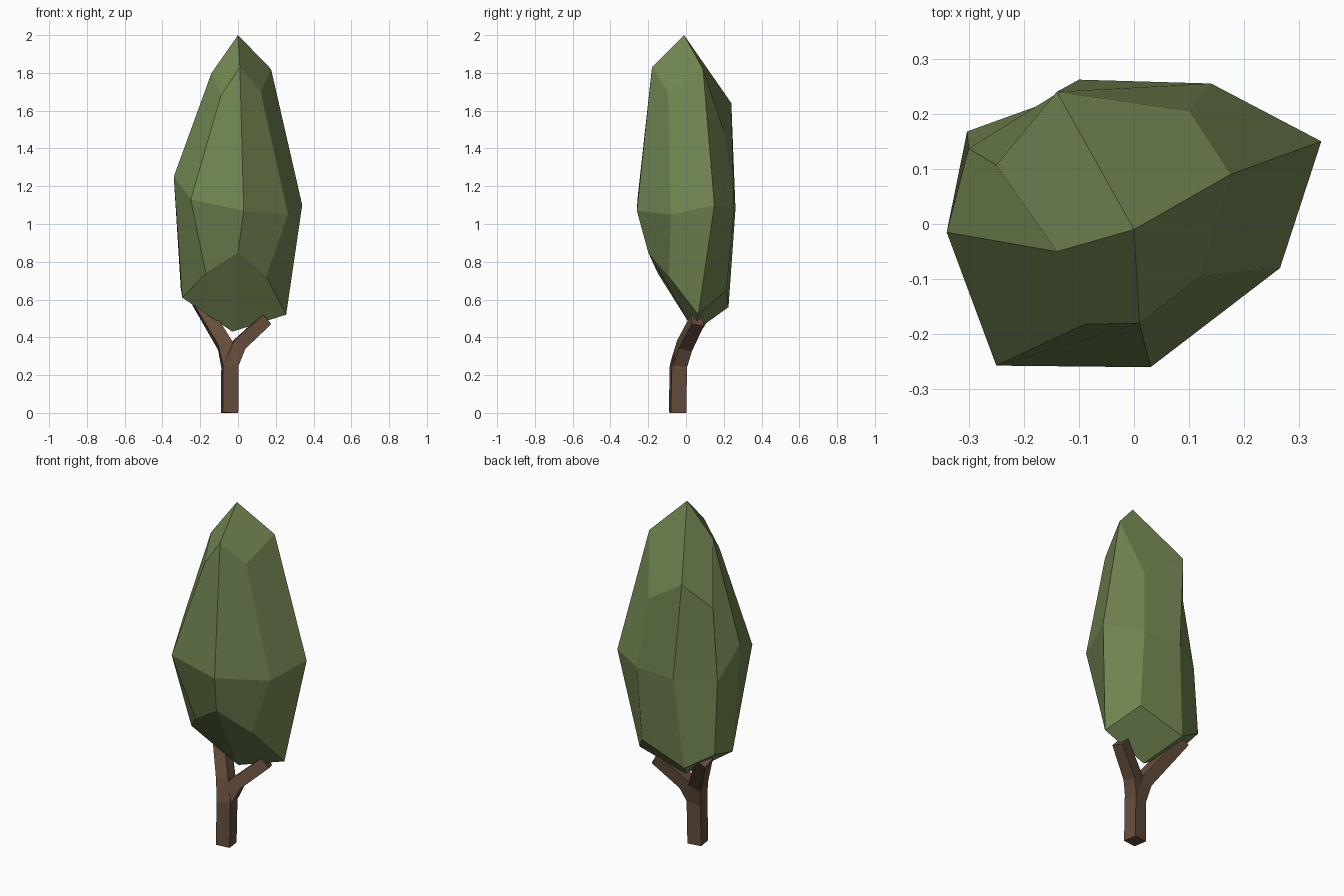
import bpy, bmesh, math
from mathutils import Vector

if "Cube" in bpy.data.objects:
    bpy.data.objects.remove(bpy.data.objects["Cube"])


def material(name, rgb):
    m = bpy.data.materials.new(name)
    m.diffuse_color = (*rgb, 1)
    m.use_nodes = True
    m.node_tree.nodes["Principled BSDF"].inputs["Base Color"].default_value = m.diffuse_color
    return m


def finish(bm, name, mat):
    bmesh.ops.recalc_face_normals(bm, faces=bm.faces)
    mesh = bpy.data.meshes.new(name)
    bm.to_mesh(mesh)
    bm.free()
    mesh.materials.append(mat)
    obj = bpy.data.objects.new(name, mesh)
    bpy.context.collection.objects.link(obj)
    return obj


def limb(name, path, radii, mat):
    """Four-sided tube swept along a path."""
    bm = bmesh.new()
    pts = [Vector(p) for p in path]
    rings = []
    for i, (p, r) in enumerate(zip(pts, radii)):
        a, b = pts[max(i - 1, 0)], pts[min(i + 1, len(pts) - 1)]
        t = (p - a).normalized() + (b - p).normalized()
        t.normalize()
        front = Vector((0.14, -1, 0))
        v = (front - t * front.dot(t)).normalized()
        u = t.cross(v)
        rings.append([bm.verts.new(p + (u * su + v * sv) * r)
                      for su, sv in ((1, 1), (-1, 1), (-1, -1), (1, -1))])
    for lo, hi in zip(rings, rings[1:]):
        for k in range(4):
            n = (k + 1) % 4
            bm.faces.new((lo[k], lo[n], hi[n], hi[k]))
    bm.faces.new(rings[0])
    bm.faces.new(rings[-1])
    return finish(bm, name, mat)


leaf = material("leaf", (0.17, 0.24, 0.085))
bark = material("bark", (0.13, 0.075, 0.045))

# Crown: three uneven rings of eight points, closed by four quads at each end
upper = [(-.14, -.05, 1.80), (-.09, -.182, 1.68), (.01, -.18, 1.83), (.12, -.095, 1.70),
         (.175, .09, 1.82), (.10, .205, 1.48), (-.14, .24, 1.64), (-.25, .107, 1.48)]
middle = [(-.34, -.015, 1.25), (-.25, -.257, 1.13), (.03, -.26, 1.07), (.265, -.08, 1.05),
          (.34, .15, 1.10), (.14, .255, 1.09), (-.10, .262, 1.08), (-.30, .137, 1.07)]
lower = [(-.295, -.01, .61), (-.17, -.15, .74), (0, -.20, .85), (.15, -.09, .72),
         (.255, .065, .52), (.135, .215, .65), (-.145, .225, .56), (-.303, .168, .66)]
bm = bmesh.new()
rings = [[bm.verts.new(p) for p in ring] for ring in (lower, middle, upper)]
for lo, hi in zip(rings, rings[1:]):
    for k in range(8):
        n = (k + 1) % 8
        bm.faces.new((lo[k], lo[n], hi[n], hi[k]))
for ring, tip in ((rings[2], (0, -.01, 2)), (rings[0], (-.03, .045, .43))):
    v = bm.verts.new(tip)
    for k in range(0, 8, 2):
        bm.faces.new((v, ring[k], ring[k + 1], ring[(k + 2) % 8]))
finish(bm, "crown", leaf)

# Trunk running into the left branch, and the right branch forking off
limb("trunk", [(-.045, -.045, 0), (-.043, -.04, .25), (-.07, -.012, .36), (-.215, .14, .60)],
     [.041, .041, .038, .034], bark)
limb("right_branch", [(-.043, -.04, .25), (.0, -.008, .355), (.145, .06, .49)],
     [.038, .037, .033], bark)
